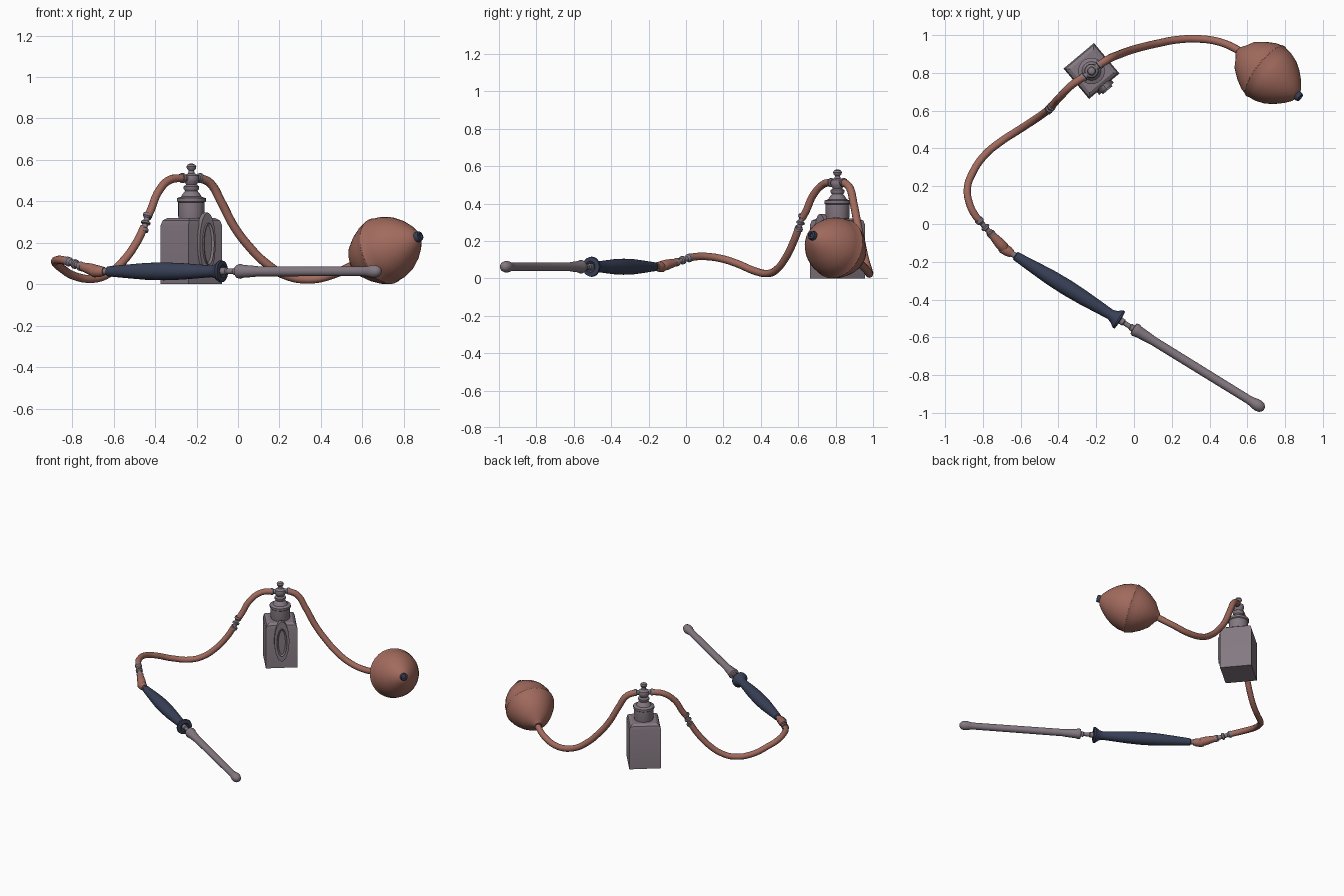
import bpy, bmesh, math
from mathutils import Vector, Matrix

if "Cube" in bpy.data.objects:
    bpy.data.objects.remove(bpy.data.objects["Cube"])


def material(name, rgb):
    m = bpy.data.materials.new(name)
    m.diffuse_color = (*rgb, 1)
    m.use_nodes = True
    m.node_tree.nodes["Principled BSDF"].inputs["Base Color"].default_value = m.diffuse_color
    return m


RUBBER = material("rubber red brown", (0.36, 0.145, 0.11))
METAL = material("mauve grey metal", (0.23, 0.19, 0.22))
NAVY = material("dark navy", (0.04, 0.052, 0.095))


def finish(name, bm, mat, matrix=Matrix(), angle=35):
    bmesh.ops.recalc_face_normals(bm, faces=bm.faces)
    me = bpy.data.meshes.new(name)
    bm.to_mesh(me)
    bm.free()
    ob = bpy.data.objects.new(name, me)
    bpy.context.collection.objects.link(ob)
    me.materials.append(mat)
    ob.matrix_world = matrix
    bpy.ops.object.select_all(action='DESELECT')
    ob.select_set(True)
    bpy.context.view_layer.objects.active = ob
    bpy.ops.object.shade_smooth_by_angle(angle=math.radians(angle))
    return ob


def lathe(name, profile, mat, origin=(0, 0, 0), axis=(0, 0, 1), sides=24):
    """Closed turned part; profile is (distance along axis, radius)."""
    bm = bmesh.new()
    rings = []
    for h, r in profile:
        rings.append([bm.verts.new((r * math.cos(2 * math.pi * i / sides),
                                    r * math.sin(2 * math.pi * i / sides), h))
                      for i in range(sides)])
    for a, b in zip(rings, rings[1:]):
        for i in range(sides):
            j = (i + 1) % sides
            bm.faces.new((a[i], a[j], b[j], b[i]))
    bm.faces.new(rings[0])
    bm.faces.new(rings[-1])
    rot = Vector(axis).to_track_quat('Z', 'Y').to_matrix().to_4x4()
    return finish(name, bm, mat, Matrix.Translation(origin) @ rot)


def hose(name, points, radius=0.02):
    cu = bpy.data.curves.new(name, 'CURVE')
    cu.dimensions = '3D'
    cu.bevel_depth, cu.bevel_resolution, cu.use_fill_caps = radius, 3, True
    cu.resolution_u = 8
    sp = cu.splines.new('BEZIER')
    sp.bezier_points.add(len(points) - 1)
    for bp, p in zip(sp.bezier_points, points):
        bp.co = p
        bp.handle_left_type = bp.handle_right_type = 'AUTO'
    ob = bpy.data.objects.new(name, cu)
    bpy.context.collection.objects.link(ob)
    cu.materials.append(RUBBER)
    bpy.ops.object.select_all(action='DESELECT')
    ob.select_set(True)
    bpy.context.view_layer.objects.active = ob
    bpy.ops.object.convert(target='MESH')
    bpy.ops.object.shade_smooth_by_angle(angle=math.radians(50))


BX, BY = -0.225, 0.81
TURN = Matrix.Translation((BX, BY, 0)) @ Matrix.Rotation(math.radians(40), 4, 'Z')

# bottle body with a chamfered shoulder
bm = bmesh.new()
levels = [(0, 0.105), (0.285, 0.105), (0.308, 0.098), (0.32, 0.08)]
loops = [[bm.verts.new((sx * w, sy * w, z)) for sx, sy in ((-1, -1), (1, -1), (1, 1), (-1, 1))]
         for z, w in levels]
for a, b in zip(loops, loops[1:]):
    for i in range(4):
        j = (i + 1) % 4
        bm.faces.new((a[i], a[j], b[j], b[i]))
bm.faces.new(loops[0])
bm.faces.new(loops[-1])
finish("bottle_body", bm, METAL, TURN, 20)


# oval badge: plate with a raised rim on the front face
def oval(name, hw, hh, zc, y0, y1, rim=None):
    bm = bmesh.new()
    n = 28
    ring = [bm.verts.new((hw * math.cos(2 * math.pi * i / n), y0,
                          zc + hh * math.sin(2 * math.pi * i / n))) for i in range(n)]
    f = bm.faces.new(ring)
    ext = bmesh.ops.extrude_face_region(bm, geom=[f])
    bmesh.ops.translate(bm, vec=(0, y1 - y0, 0),
                        verts=[v for v in ext['geom'] if isinstance(v, bmesh.types.BMVert)])
    bm.normal_update()
    if rim:
        front = [g for g in ext['geom'] if isinstance(g, bmesh.types.BMFace)]
        bmesh.ops.inset_region(bm, faces=front, thickness=rim, depth=-0.008)
    finish(name, bm, METAL, TURN)


oval("badge_plate", 0.05, 0.145, 0.2, -0.095, -0.123)
oval("badge_rim", 0.033, 0.1, 0.195, -0.12, -0.133, 0.01)

# collar, hub and finial
lathe("bottle_top", [
    (0.31, 0.06), (0.33, 0.064), (0.395, 0.064), (0.4, 0.07), (0.415, 0.07),
    (0.422, 0.05), (0.435, 0.042), (0.45, 0.03), (0.46, 0.037), (0.472, 0.037),
    (0.48, 0.025), (0.495, 0.034), (0.51, 0.038), (0.525, 0.034), (0.535, 0.016),
    (0.548, 0.013), (0.556, 0.021), (0.567, 0.024), (0.577, 0.018), (0.582, 0.006)],
    METAL, (BX, BY, 0))
for side, s in (("left", -1), ("right", 1)):
    lathe("hub_nozzle_" + side, [(0, 0.016), (0.045, 0.016), (0.048, 0.024), (0.06, 0.024)],
          METAL, (BX, BY, 0.512), (s * 0.78, s * 0.62, 0), 16)

# hoses
hose("spray_hose", [
    (-0.262, 0.782, 0.513), (-0.33, 0.735, 0.503), (-0.385, 0.68, 0.445),
    (-0.42, 0.642, 0.36), (-0.438, 0.62, 0.32)])
hose("feed_hose", [
    (-0.453, 0.605, 0.275), (-0.49, 0.577, 0.2), (-0.56, 0.53, 0.105),
    (-0.63, 0.485, 0.048), (-0.7, 0.44, 0.026), (-0.79, 0.365, 0.04),
    (-0.855, 0.27, 0.08), (-0.882, 0.19, 0.105), (-0.87, 0.105, 0.117),
    (-0.84, 0.045, 0.115), (-0.812, 0.012, 0.107)])
hose("bulb_hose", [
    (-0.185, 0.842, 0.513), (-0.135, 0.873, 0.488), (-0.08, 0.897, 0.395),
    (-0.017, 0.92, 0.275), (0.055, 0.94, 0.18), (0.13, 0.957, 0.105),
    (0.225, 0.975, 0.045), (0.345, 0.98, 0.024), (0.465, 0.96, 0.05), (0.59, 0.9, 0.11)], 0.021)

# metal connectors joining the hose lengths
for name, a, b in (("upper_connector", (-0.434, 0.625, 0.34), (-0.456, 0.6, 0.255)),
                   ("lower_connector", (-0.825, 0.025, 0.112), (-0.75, -0.06, 0.083))):
    d = Vector(b) - Vector(a)
    L = d.length
    lathe(name, [(0, 0.022), (L * .15, 0.023), (L * .25, 0.014), (L * .42, 0.014),
                 (L * .46, 0.023), (L * .56, 0.023), (L * .6, 0.014),
                 (L * .78, 0.014), (L * .85, 0.023), (L, 0.022)], METAL, a, d, 16)

# rubber sleeve at the handle end
a = Vector((-0.768, -0.04, 0.09))
b = Vector((-0.69, -0.125, 0.066))
lathe("hose_sleeve", [(0, 0.019), (0.03, 0.021), (0.085, 0.028), (0.12, 0.029), (0.135, 0.02)],
      RUBBER, a, b - a, 16)

# squeeze bulb with its seam and end valve
start, end = Vector((0.568, 0.907, 0.108)), Vector((0.885, 0.665, 0.235))
axis = end - start
lathe("squeeze_bulb", [
    (-0.02, 0.022), (0, 0.045), (0.03, 0.09), (0.08, 0.127), (0.13, 0.154), (0.162, 0.163),
    (0.166, 0.166), (0.172, 0.166), (0.176, 0.163), (0.22, 0.158), (0.265, 0.142),
    (0.31, 0.114), (0.35, 0.079), (0.38, 0.045), (0.393, 0.02)],
    RUBBER, start, axis, 32)
lathe("bulb_valve", [(0.37, 0.024), (0.4, 0.026), (0.412, 0.022), (0.414, 0.012), (0.405, 0.01)],
      NAVY, start, axis, 16)

# handle: rubber cuff, navy grip, flared guard and metal rod on one axis
O, D = (-0.63, -0.167, 0.062), (0.851, -0.525, 0)
lathe("handle_cuff", [(-0.09, 0.022), (-0.075, 0.029), (-0.04, 0.027), (-0.018, 0.021)],
      RUBBER, O, D, 16)
lathe("handle_ferrule", [(-0.025, 0.016), (0.01, 0.016)], METAL, O, D, 16)
lathe("handle_grip", [
    (0, 0.018), (0.004, 0.024), (0.1, 0.032), (0.22, 0.041), (0.32, 0.043), (0.42, 0.04),
    (0.52, 0.033), (0.59, 0.028), (0.615, 0.034), (0.632, 0.048), (0.642, 0.054),
    (0.652, 0.052), (0.655, 0.03), (0.645, 0.016)], NAVY, O, D)
lathe("rod", [
    (0.63, 0.018), (0.675, 0.018), (0.68, 0.013), (0.715, 0.013), (0.72, 0.018),
    (0.735, 0.018), (0.738, 0.032), (0.752, 0.036), (0.77, 0.031), (0.83, 0.027),
    (0.86, 0.024), (1.45, 0.023), (1.475, 0.025), (1.495, 0.03), (1.515, 0.031),
    (1.535, 0.026), (1.547, 0.014), (1.55, 0.004)], METAL, O, D)
